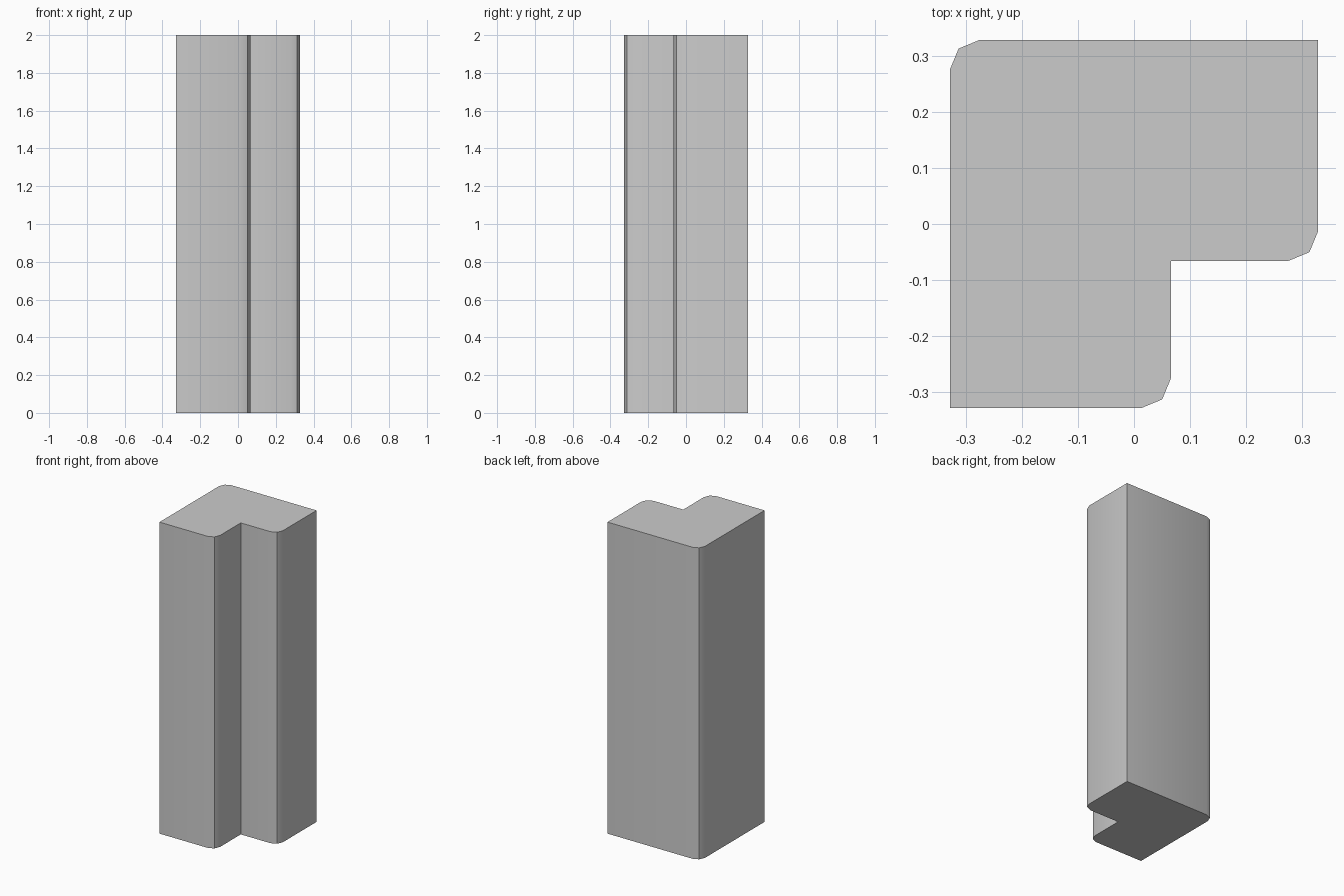
import bpy, bmesh, math

if "Cube" in bpy.data.objects:
    bpy.data.objects.remove(bpy.data.objects["Cube"])

S, I, R, H = 0.328, 0.0656, 0.0525, 2.0   # half width, notch position, corner radius, height


def rounded(x, y, start):
    """Two-segment rounded outer corner, counter-clockwise from the start angle."""
    mid = math.radians(start + 45)
    cx = x - math.copysign(R, math.cos(mid))
    cy = y - math.copysign(R, math.sin(mid))
    return [(cx + R * math.cos(math.radians(start + a)),
             cy + R * math.sin(math.radians(start + a))) for a in (0, 45, 90)]


# L-shaped cross-section, counter-clockwise
profile = ([(-S, -S)] + rounded(I, -S, 270) + [(I, -I)]
           + rounded(S, -I, 270) + [(S, S)] + rounded(-S, S, 90))

# Extrude the section into the corner post
bm = bmesh.new()
base = bm.faces.new([bm.verts.new((x, y, 0)) for x, y in profile])
top = bmesh.ops.extrude_face_region(bm, geom=[base], use_keep_orig=True)
bmesh.ops.translate(bm, vec=(0, 0, H),
                    verts=[g for g in top["geom"] if isinstance(g, bmesh.types.BMVert)])
bmesh.ops.recalc_face_normals(bm, faces=bm.faces[:])
mesh = bpy.data.meshes.new("corner_post")
bm.to_mesh(mesh)
bm.free()

post = bpy.data.objects.new("corner_post", mesh)
bpy.context.collection.objects.link(post)
bpy.context.view_layer.objects.active = post
post.select_set(True)
bpy.ops.object.shade_smooth_by_angle(angle=math.radians(30))
